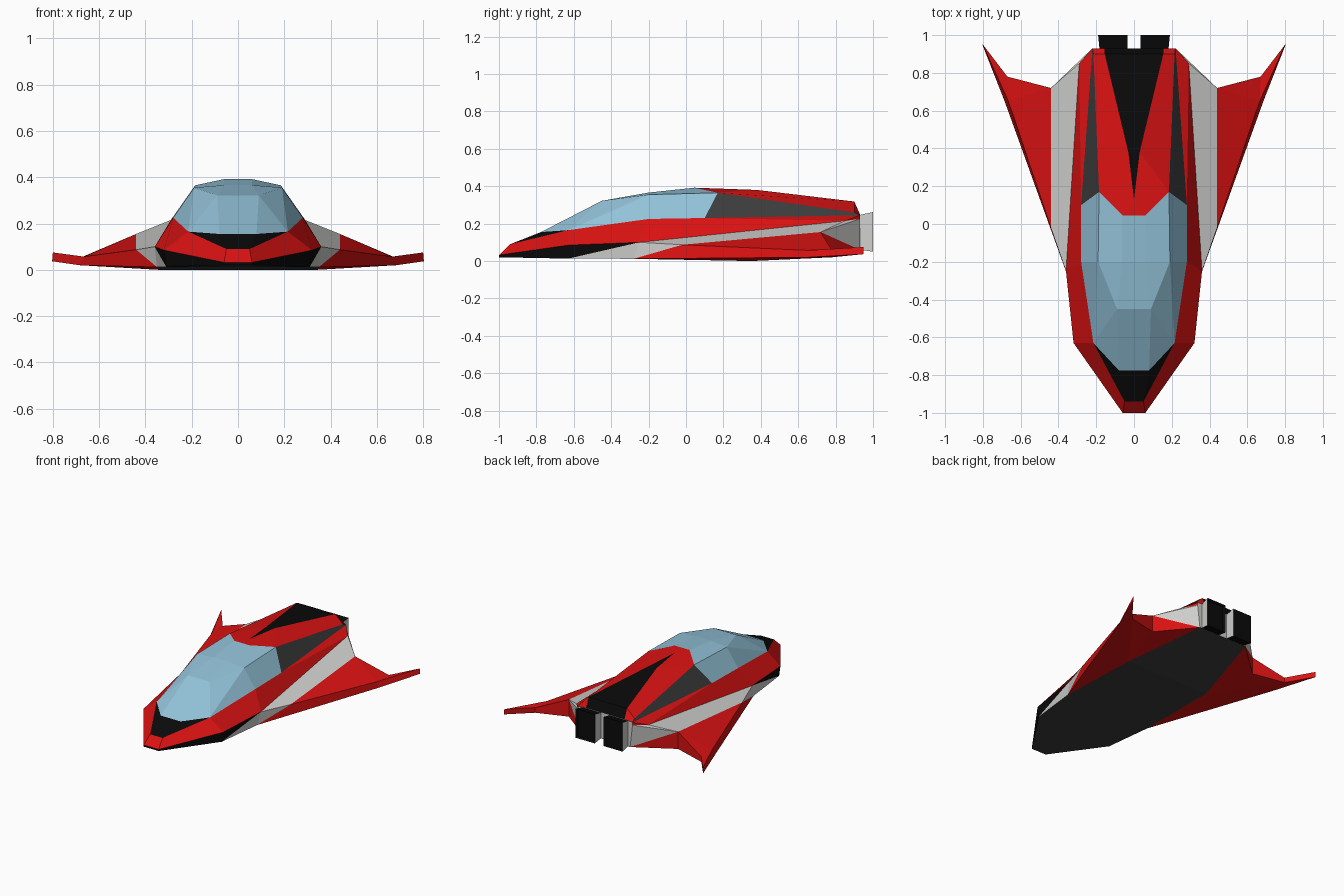
import bpy, bmesh

if "Cube" in bpy.data.objects:
    bpy.data.objects.remove(bpy.data.objects["Cube"])

COL = {"red": (.70, .006, .006), "black": (.003, .003, .003), "white": (.62, .62, .61),
       "dark_grey": (.045, .045, .045), "blue_glass": (.29, .54, .69)}
NAMES = list(COL)
MATS = []
for n, c in COL.items():
    m = bpy.data.materials.new(n)
    m.diffuse_color = (*c, 1)
    m.use_nodes = True
    m.node_tree.nodes["Principled BSDF"].inputs["Base Color"].default_value = m.diffuse_color
    MATS.append(m)


def finish(name, bm):
    bmesh.ops.remove_doubles(bm, verts=bm.verts, dist=1e-4)
    bmesh.ops.recalc_face_normals(bm, faces=bm.faces)
    me = bpy.data.meshes.new(name)
    bm.to_mesh(me)
    bm.free()
    for m in MATS:
        me.materials.append(m)
    ob = bpy.data.objects.new(name, me)
    bpy.context.collection.objects.link(ob)
    return ob


# Right-hand rail points; a leading "c" in a face means the point dropped onto x = 0
keel = dict(B0=(.06, -1, .02), B1=(.31, -.63, .013), B2=(.35, -.28, .012),
            B3=(.34, .35, 0), B4=(.2, .93, .06))
chine = dict(C0=(.06, -1, .032), C1=(.32, -.63, .085), C2=(.36, -.25, .1),
             C4=(.29, .85, .215), C5=(.22, .93, .225))
shoulder = dict(D0=(.05, -.94, .09), H1=(.08, -.775, .155), D1=(.215, -.63, .165),
                D2=(.28, -.2, .225), D3=(.28, .1, .23), D5=(.22, .93, .245))
deck = dict(G0=(.185, .17, .365), G1=(.215, .9, .26), P0=(.06, .045, .392),
            A=(0, .13, .388), Q=(.03, .38, .38), R=(.155, .9, .318), S=(.155, .93, .25))
wing = dict(L1=(.44, -.02, .087), L2=(.665, .65, .057), T=(.8, .95, .075),
            W2=(.67, .78, .057), W1=(.44, .72, .155), M2=(.685, .65, .02),
            Tb=(.803, .95, .037), V2=(.67, .78, .02), V1=(.44, .72, .03))
glass = dict(U0=(.09, -.45, .322), U2=(.19, -.2, .355), T2=(.06, -.2, .366))
P = {**keel, **chine, **shoulder, **deck, **wing, **glass}


def shell(name, paint):
    """Mirrored shell from faces given as point names, grouped by colour."""
    bm = bmesh.new()
    for mat, faces in paint.items():
        for face in faces.split(","):
            for side in (1, -1):
                vs = []
                for k in face.split():
                    x, y, z = P[k.lstrip("c")]
                    vs.append(bm.verts.new((0 if k[0] == "c" else x * side, y, z)))
                bm.faces.new(vs).material_index = NAMES.index(mat)
    return finish(name, bm)


# Hull with delta wings, one closed skin
shell("hull_and_wings", {
    "red": "cC0 C0 D0 cD0, C0 C1 D1 D0, C1 C2 D2 D1, C2 C4 D3 D2, C4 D5 D3, C4 C5 D5,"   # nose, shoulder band
           "cP0 P0 A, P0 G0 Q A, G0 G1 R Q, R G1 D5 S,"                                  # rear deck
           "L1 L2 W1, L2 W2 W1, L2 T W2, B2 M2 L2 L1, M2 Tb T L2,"                       # wing top, leading edge
           "B2 B3 M2, B3 V2 M2, M2 V2 Tb, B3 V1 V2, B3 B4 V1,"                           # wing underside
           "W2 T Tb V2, W1 W2 V2 V1, W1 V1 B4",                                          # trailing edge
    "black": "cB0 B0 C0 cC0, B0 B1 C1 C0, B1 C2 C1,"                                     # lower nose sides
             "cD0 D0 H1 cH1, D0 D1 H1, cH1 H1 D1 cD1, cD1 D1 D2 cD2, cD2 D2 D3 cD3,"     # hood, cockpit floor
             "cD3 D3 G0 P0 cP0, A Q cQ, cQ Q R cR, cR R S cS",                           # bulkhead, deck wedge
    "white": "B1 B2 C2, C2 B2 L1, C2 L1 W1 C4, C4 W1 C5, W1 B4 C5,"                      # flank stripe
             "cS S B4 cB4, S D5 C5 B4",                                                  # stern
    "dark_grey": "cB0 B0 B1 cB1, cB1 B1 B2 cB2, cB2 B2 B3 cB3, cB3 B3 B4 cB4,"           # belly
                 "D3 D5 G1 G0",                                                          # side panel
})

# Faceted canopy
shell("canopy", {"blue_glass": "cH1 H1 U0 cU0, H1 D1 U0, D1 U2 U0, D1 D2 U2, D2 D3 G0 U2,"
                               "U0 U2 T2, cU0 U0 T2 cT2, T2 U2 G0 P0, cT2 T2 P0 cP0"})

# Twin flared engine boxes with grey cheeks and recessed black nozzles
for side, label in ((1, "right"), (-1, "left")):
    bm = bmesh.new()
    bmesh.ops.create_cube(bm, size=1)
    for v in bm.verts:
        back = v.co.y > 0
        outer = v.co.x > 0
        v.co = (side * ((.19 if back else .18) if outer else .035), 1.0 if back else .9,
                (.262 if back else .24) if v.co.z > 0 else (.05 if back else .065))
    bmesh.ops.recalc_face_normals(bm, faces=bm.faces)
    for f in bm.faces:
        f.material_index = NAMES.index("white" if abs(f.normal.x) > .7 else "black")
    rear = [f for f in bm.faces if f.normal.y > .9]
    bmesh.ops.inset_region(bm, faces=rear, thickness=.012, depth=-.015)
    finish("engine_" + label, bm)
